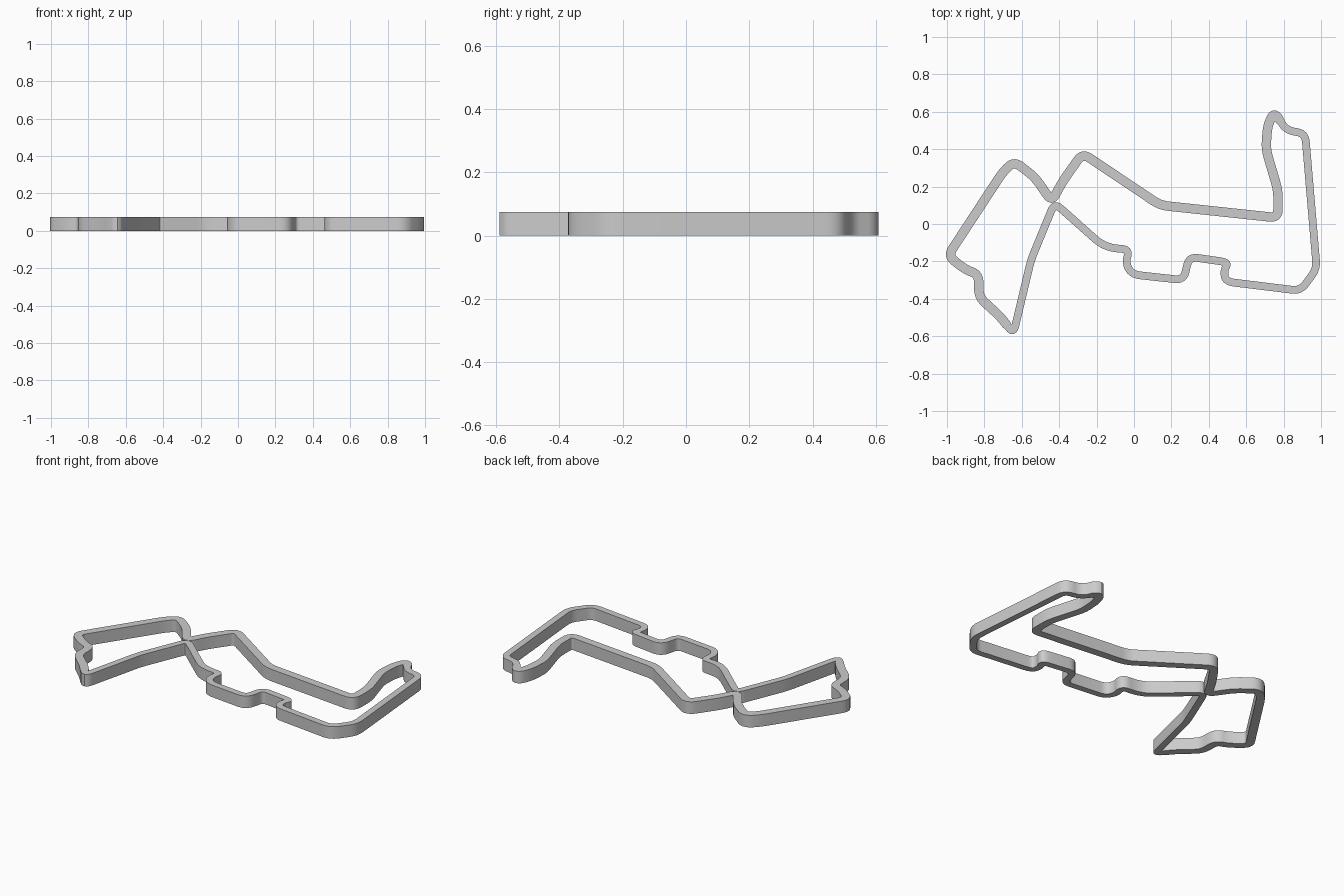
import bpy
import bmesh
from mathutils import Vector

cube = bpy.data.objects.get("Cube")
if cube:
    bpy.data.objects.remove(cube, do_unlink=True)

HEIGHT = 0.075
ROUND = 0.045   # how far each corner is cut back
STEPS = 6       # segments in each rounded corner
WIDE, NARROW = 0.05, 0.041

# Corner points of the circuit centreline, clockwise from the left tip
upper_run = [
    (-.995, -.17), (-.7, .28), (-.64, .335), (-.53, .25), (-.44, .12), (-.38, .23),
    (-.275, .378), (.14, .1), (.77, .033), (.77, .18), (.705, .4), (.715, .53), (.75, .6)]
lower_run = [
    (.815, .5), (.915, .485), (.977, -.24), (.89, -.357), (.49, -.308), (.48, -.25),
    (.505, -.205), (.295, -.175), (.265, -.3), (-.01, -.27), (-.045, -.21), (-.025, -.135),
    (-.115, -.13), (-.18, -.105), (-.425, .113), (-.55, -.19), (-.645, -.588)]
left_run = [(-.71, -.5), (-.83, -.39), (-.83, -.27), (-.9, -.245)]

corners = [(Vector(p), w) for run, w in
           ((upper_run, WIDE), (lower_run, NARROW), (left_run, WIDE)) for p in run]


def rounded_path(corners):
    """Replace every corner with a short smooth bend."""
    path = []
    count = len(corners)
    for i, (p, width) in enumerate(corners):
        before, after = corners[i - 1][0] - p, corners[(i + 1) % count][0] - p
        a = p + before.normalized() * min(ROUND, before.length * 0.48)
        b = p + after.normalized() * min(ROUND, after.length * 0.48)
        for s in range(STEPS + 1):
            t = s / STEPS
            path.append((a * (1 - t) ** 2 + p * 2 * t * (1 - t) + b * t * t, width))
    return path


def build_band(name, path, material):
    """Sweep a rectangular section round the closed path."""
    bm = bmesh.new()
    rings = []
    count = len(path)
    for i, (p, width) in enumerate(path):
        d1 = (p - path[i - 1][0]).normalized()
        d2 = (path[(i + 1) % count][0] - p).normalized()
        along = (d1 + d2).normalized()
        side = Vector((-along.y, along.x)) * (width / 2 / max(along.dot(d1), 0.7))
        rings.append([bm.verts.new((*(p + side * k), z))
                      for k, z in ((1, 0), (1, HEIGHT), (-1, HEIGHT), (-1, 0))])
    for i, ring in enumerate(rings):
        following = rings[(i + 1) % count]
        for k in range(4):
            n = (k + 1) % 4
            bm.faces.new((ring[k], ring[n], following[n], following[k]))
    bmesh.ops.recalc_face_normals(bm, faces=bm.faces)
    mesh = bpy.data.meshes.new(name)
    bm.to_mesh(mesh)
    bm.free()
    mesh.materials.append(material)
    obj = bpy.data.objects.new(name, mesh)
    bpy.context.collection.objects.link(obj)
    return obj


grey = bpy.data.materials.new("light_grey")
grey.use_nodes = True
colour = (0.6, 0.6, 0.6, 1)
grey.diffuse_color = colour
grey.node_tree.nodes["Principled BSDF"].inputs["Base Color"].default_value = colour

track = build_band("circuit_band", rounded_path(corners), grey)
bpy.ops.object.select_all(action='DESELECT')
track.select_set(True)
bpy.context.view_layer.objects.active = track
bpy.ops.object.shade_smooth_by_angle()
